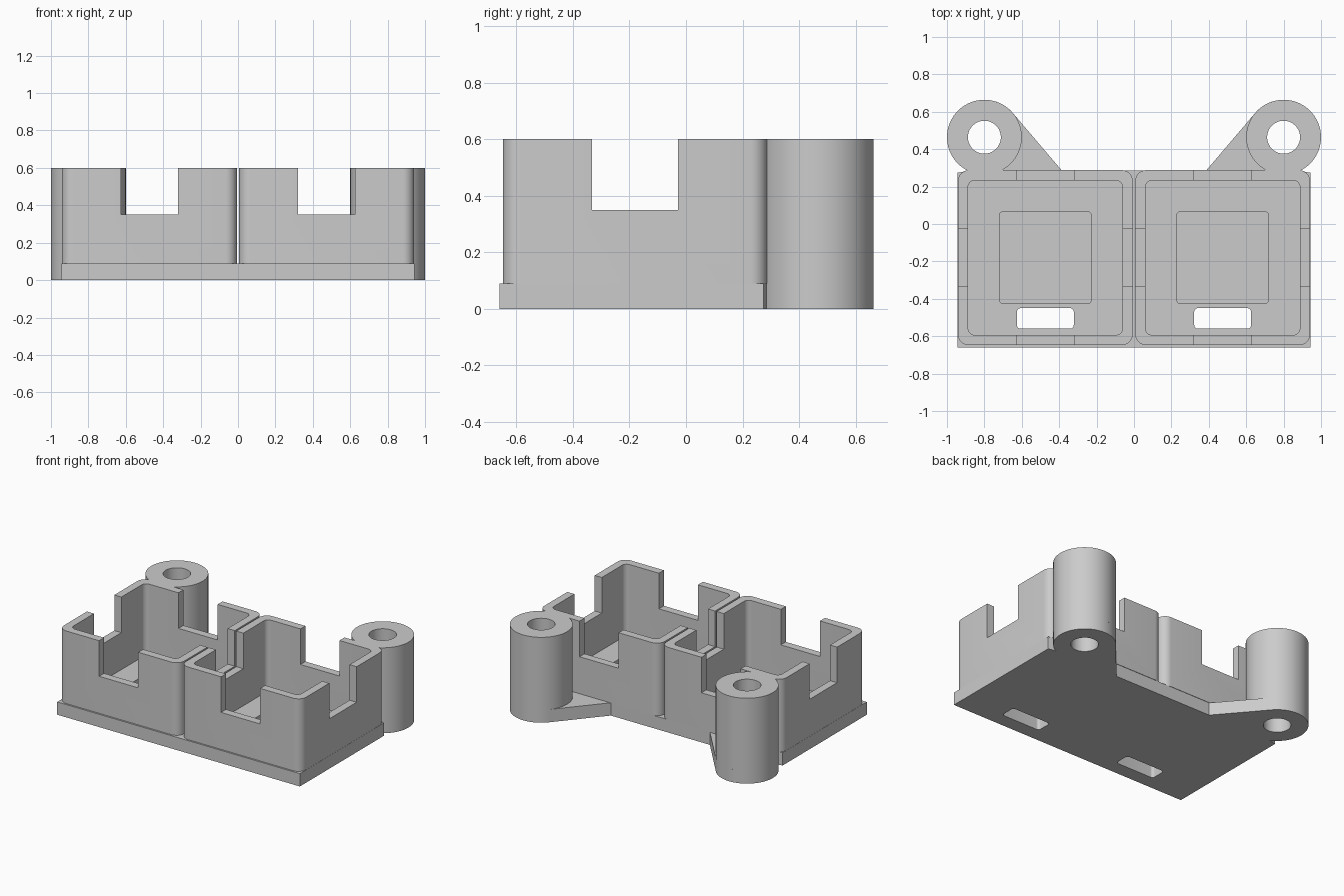
import bpy
import bmesh
from math import cos, sin, radians

if "Cube" in bpy.data.objects:
    bpy.data.objects.remove(bpy.data.objects["Cube"], do_unlink=True)

# Main dimensions
PLATE_TOP, HEIGHT, NOTCH_Z = 0.09, 0.6, 0.35
CX, CY = 0.474, -0.18            # centre of a holder
HALF, INNER = 0.468, 0.413       # outer and inner half widths
POST_X, POST_Y, POST_R, HOLE_R = 0.8, 0.464, 0.2, 0.088

grey = bpy.data.materials.new("plain grey")
grey.use_nodes = True
colour = (0.6, 0.6, 0.6, 1)
grey.diffuse_color = colour
grey.node_tree.nodes["Principled BSDF"].inputs["Base Color"].default_value = colour


def arc(x, y, r, start, end, steps):
    angles = [radians(start + (end - start) * i / steps) for i in range(steps + 1)]
    return [(x + r * cos(a), y + r * sin(a)) for a in angles]


def rounded(x, y, hx, hy, r):
    """Outline of a rectangle with rounded corners."""
    points = []
    for i, (sx, sy) in enumerate([(1, 1), (-1, 1), (-1, -1), (1, -1)]):
        points += arc(x + sx * (hx - r), y + sy * (hy - r), r, 90 * i, 90 * i + 90, 8)
    return points


def box(x, y, hx, hy):
    return [(x - hx, y - hy), (x + hx, y - hy), (x + hx, y + hy), (x - hx, y + hy)]


def circle(x, y, r):
    return arc(x, y, r, 0, 360, 72)[:-1]


def prism(name, outline, z0, z1):
    """Closed solid made by extruding an outline upward."""
    bm = bmesh.new()
    face = bm.faces.new([bm.verts.new((x, y, z0)) for x, y in outline])
    top = bmesh.ops.extrude_face_region(bm, geom=[face])["geom"]
    bmesh.ops.translate(bm, vec=(0, 0, z1 - z0),
                        verts=[v for v in top if isinstance(v, bmesh.types.BMVert)])
    bmesh.ops.recalc_face_normals(bm, faces=bm.faces)
    mesh = bpy.data.meshes.new(name)
    bm.to_mesh(mesh)
    bm.free()
    mesh.materials.append(grey)
    ob = bpy.data.objects.new(name, mesh)
    bpy.context.collection.objects.link(ob)
    return ob


def cut(ob, cutters):
    """Subtract the cutters, bake the result and shade it."""
    for c in cutters:
        c.hide_render = True
        mod = ob.modifiers.new("cut", "BOOLEAN")
        mod.operation, mod.solver, mod.object = "DIFFERENCE", "EXACT", c
    bpy.context.view_layer.update()
    deps = bpy.context.evaluated_depsgraph_get()
    baked = bpy.data.meshes.new_from_object(ob.evaluated_get(deps))
    ob.modifiers.clear()
    ob.data = baked
    for c in cutters:
        bpy.data.objects.remove(c, do_unlink=True)
    bpy.ops.object.select_all(action="DESELECT")
    ob.select_set(True)
    bpy.context.view_layer.objects.active = ob
    bpy.ops.object.shade_smooth_by_angle(angle=radians(30))


# Base plate with the two mounting arms, mirrored outline
half = [(0.943, -0.66), (0.943, 0.274)]
half += arc(POST_X, POST_Y, POST_R, -64, 143, 42) + [(0.385, 0.285)]
outline = half + [(-x, y) for x, y in reversed(half)]
plate = prism("base_plate", outline, 0, PLATE_TOP)
cutters = []
for s in (1, -1):
    cutters += [
        prism("slot_cutter", rounded(s * CX, -0.505, 0.152, 0.055, 0.02), -0.1, 0.2),
        prism("recess_cutter", rounded(s * CX, CY, 0.245, 0.245, 0.018), 0.05, 0.2),
        prism("bore_cutter", circle(s * POST_X, POST_Y, HOLE_R), -0.1, 0.2),
    ]
cut(plate, cutters)

for s, side in ((1, "left"), (-1, "right")):
    # Square holder wall, notched in the middle of each side
    wall = prism("holder_wall_" + side, rounded(s * CX, CY, HALF, HALF, 0.06),
                 PLATE_TOP, HEIGHT)
    cut(wall, [
        prism("cavity_cutter", rounded(s * CX, CY, INNER, INNER, 0.035), 0, 1),
        prism("notch_cutter_x", box(s * CX, CY, 0.6, 0.152), NOTCH_Z, 1),
        prism("notch_cutter_y", box(s * CX, CY, 0.152, 0.6), NOTCH_Z, 1),
    ])
    # Round mounting post with a through hole
    post = prism("mounting_post_" + side, circle(s * POST_X, POST_Y, POST_R),
                 PLATE_TOP, HEIGHT)
    cut(post, [prism("bore_cutter", circle(s * POST_X, POST_Y, HOLE_R), 0, 1)])
